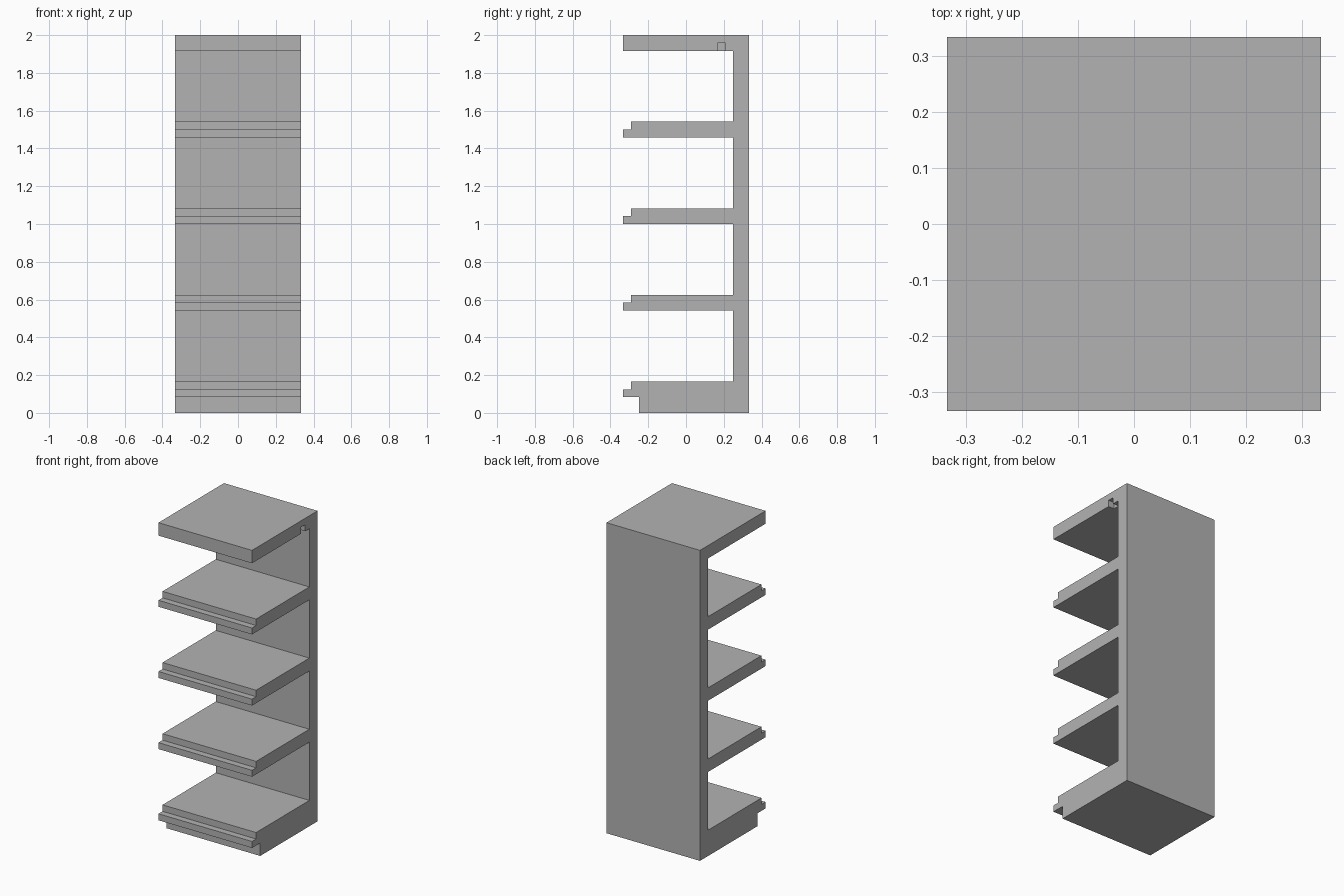
import bpy
import bmesh
from mathutils import Vector

cube = bpy.data.objects.get("Cube")
if cube:
    bpy.data.objects.remove(cube, do_unlink=True)

U = 2 / 48          # modelling grid step
HALF = 8            # half width and half depth in steps
BACK = 6            # inner face of the back panel

grey = bpy.data.materials.new("plain grey")
grey.use_nodes = True
colour = (0.45, 0.45, 0.45, 1)
grey.diffuse_color = colour
grey.node_tree.nodes["Principled BSDF"].inputs["Base Color"].default_value = colour


def extrude_profile(name, profile, x0, x1):
    """Extrude a closed (y, z) outline along x, all in grid steps."""
    bm = bmesh.new()
    face = bm.faces.new([bm.verts.new(Vector((x0, y, z)) * U) for y, z in profile])
    new = bmesh.ops.extrude_face_region(bm, geom=[face])["geom"]
    verts = [g for g in new if isinstance(g, bmesh.types.BMVert)]
    bmesh.ops.translate(bm, verts=verts, vec=((x1 - x0) * U, 0, 0))
    bmesh.ops.recalc_face_normals(bm, faces=bm.faces)
    mesh = bpy.data.meshes.new(name)
    bm.to_mesh(mesh)
    bm.free()
    mesh.materials.append(grey)
    obj = bpy.data.objects.new(name, mesh)
    bpy.context.collection.objects.link(obj)
    return obj


# Plinth front, set back below the lowest shelf
outline = [(-BACK, 0), (-BACK, 2)]

# Four shelves, each with a stepped front lip
for i in range(4):
    z = 2 + 11 * i
    if i:
        outline.append((BACK, z))
    outline += [(-HALF, z), (-HALF, z + 1), (1 - HALF, z + 1),
                (1 - HALF, z + 2), (BACK, z + 2)]

# Top slab and back panel
outline += [(BACK, 46), (-HALF, 46), (-HALF, 48), (HALF, 48), (HALF, 0)]
shelf_unit = extrude_profile("shelf_unit", outline, -HALF, HALF)

# Small notch under the left edge of the top slab
notch = extrude_profile("notch_cutter", [(4, 45), (5, 45), (5, 47), (4, 47)],
                        HALF - 1, HALF + 1)
notch.hide_render = True
notch.hide_set(True)
cut = shelf_unit.modifiers.new("notch", "BOOLEAN")
cut.operation = "DIFFERENCE"
cut.solver = "EXACT"
cut.object = notch
